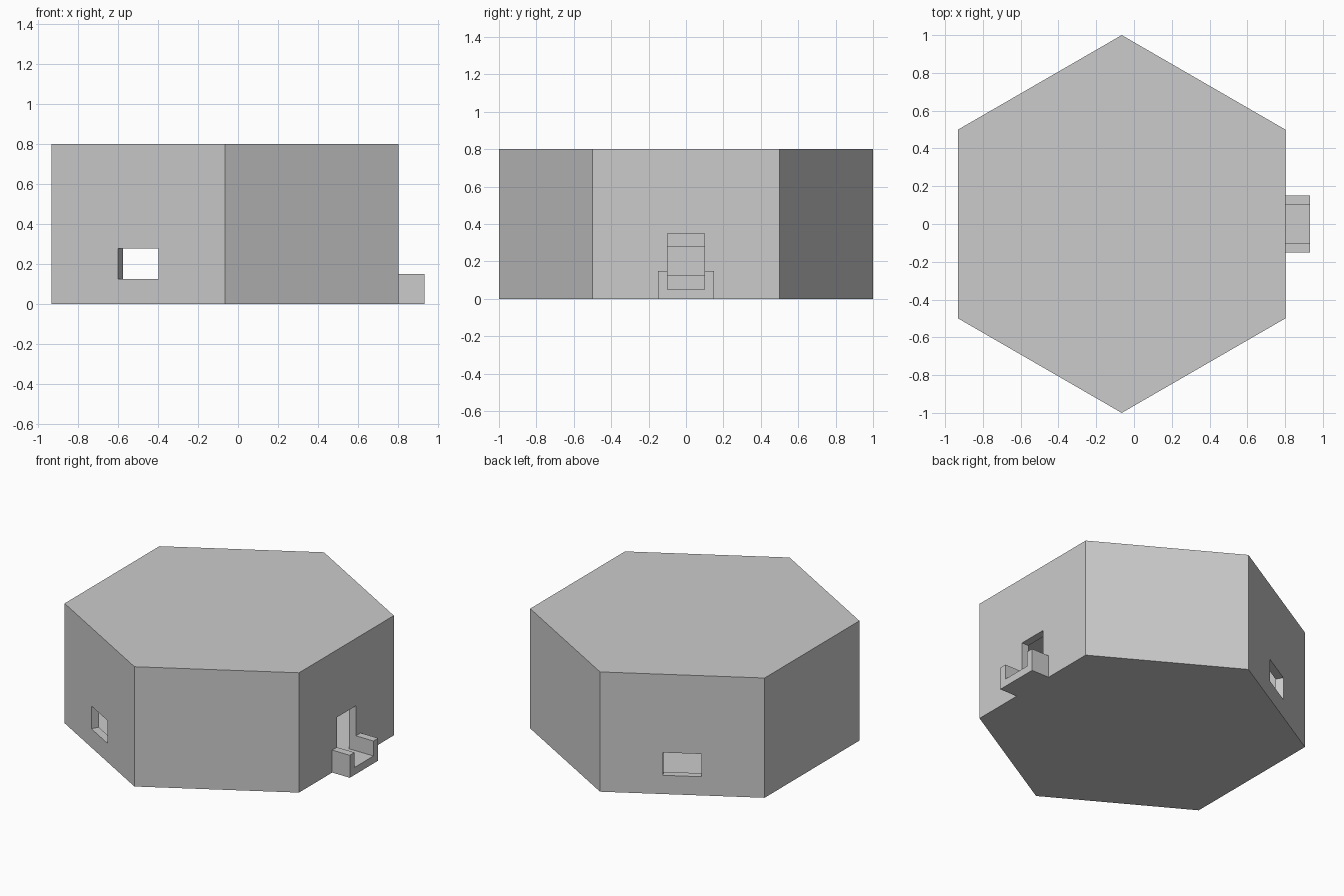
import bpy, bmesh
from math import sin, cos, pi
from mathutils import Matrix, Vector

if "Cube" in bpy.data.objects:
    bpy.data.objects.remove(bpy.data.objects["Cube"])

CX = -0.065               # centre of the hexagon
APOTHEM = cos(pi / 6)     # centre to wall face
WALL = 0.05


def prism(name, points, axis):
    """Extrude a closed 3D outline along a vector."""
    bm = bmesh.new()
    face = bm.faces.new([bm.verts.new(p) for p in points])
    new = bmesh.ops.extrude_face_region(bm, geom=[face])["geom"]
    bmesh.ops.translate(bm, vec=Vector(axis),
                        verts=[v for v in new if isinstance(v, bmesh.types.BMVert)])
    if face.is_valid and len(bm.faces) == len(points) + 1:
        bm.faces.new([v for v in bm.verts][:len(points)])
    bmesh.ops.recalc_face_normals(bm, faces=bm.faces)
    return add_object(name, bm)


def add_object(name, bm):
    mesh = bpy.data.meshes.new(name)
    bm.to_mesh(mesh)
    bm.free()
    obj = bpy.data.objects.new(name, mesh)
    bpy.context.collection.objects.link(obj)
    return obj


def hexagon(name, radius, z0, z1):
    pts = [(CX + radius * sin(i * pi / 3), radius * cos(i * pi / 3), z0) for i in range(6)]
    return prism(name, pts, (0, 0, z1 - z0))


def wall_box(name, angle, distance, depth, width, z0, z1):
    """Box set square to the wall that faces the given angle."""
    bm = bmesh.new()
    m = (Matrix.Translation((CX, 0, (z0 + z1) / 2)) @ Matrix.Rotation(angle, 4, 'Z')
         @ Matrix.Translation((distance, 0, 0)) @ Matrix.Diagonal((depth, width, z1 - z0, 1)))
    bmesh.ops.create_cube(bm, size=1, matrix=m)
    return add_object(name, bm)


def cut(target, cutter):
    mod = target.modifiers.new("cut", 'BOOLEAN')
    mod.operation, mod.solver, mod.object = 'DIFFERENCE', 'EXACT', cutter
    bpy.context.view_layer.objects.active = target
    bpy.ops.object.modifier_apply(modifier=mod.name)
    bpy.data.objects.remove(cutter)


# Hollow hexagonal house with closed floor and roof
house = hexagon("house_shell", 1, 0, 0.8)
cut(house, hexagon("cavity", (APOTHEM - WALL) / APOTHEM, 0.05, 0.75))

# Doorway in the right wall
cut(house, wall_box("door_cutter", 0, 0.84, 0.12, 0.2, 0.05, 0.35))

# Windows in the two slanted left walls
for side in (-1, 1):
    cut(house, wall_box("window_cutter", side * 2 * pi / 3, 0.84, 0.12, 0.235, 0.125, 0.277))

# Blind window recess on the inside of the left wall
cut(house, wall_box("recess_cutter", pi, APOTHEM - WALL, 0.04, 0.235, 0.125, 0.277))

# Porch: U-shaped trough in front of the doorway
x = CX + APOTHEM
profile = [(-0.15, 0), (0.15, 0), (0.15, 0.15), (0.1, 0.15),
           (0.1, 0.05), (-0.1, 0.05), (-0.1, 0.15), (-0.15, 0.15)]
prism("porch", [(x, y, z) for y, z in profile], (0.13, 0, 0))
